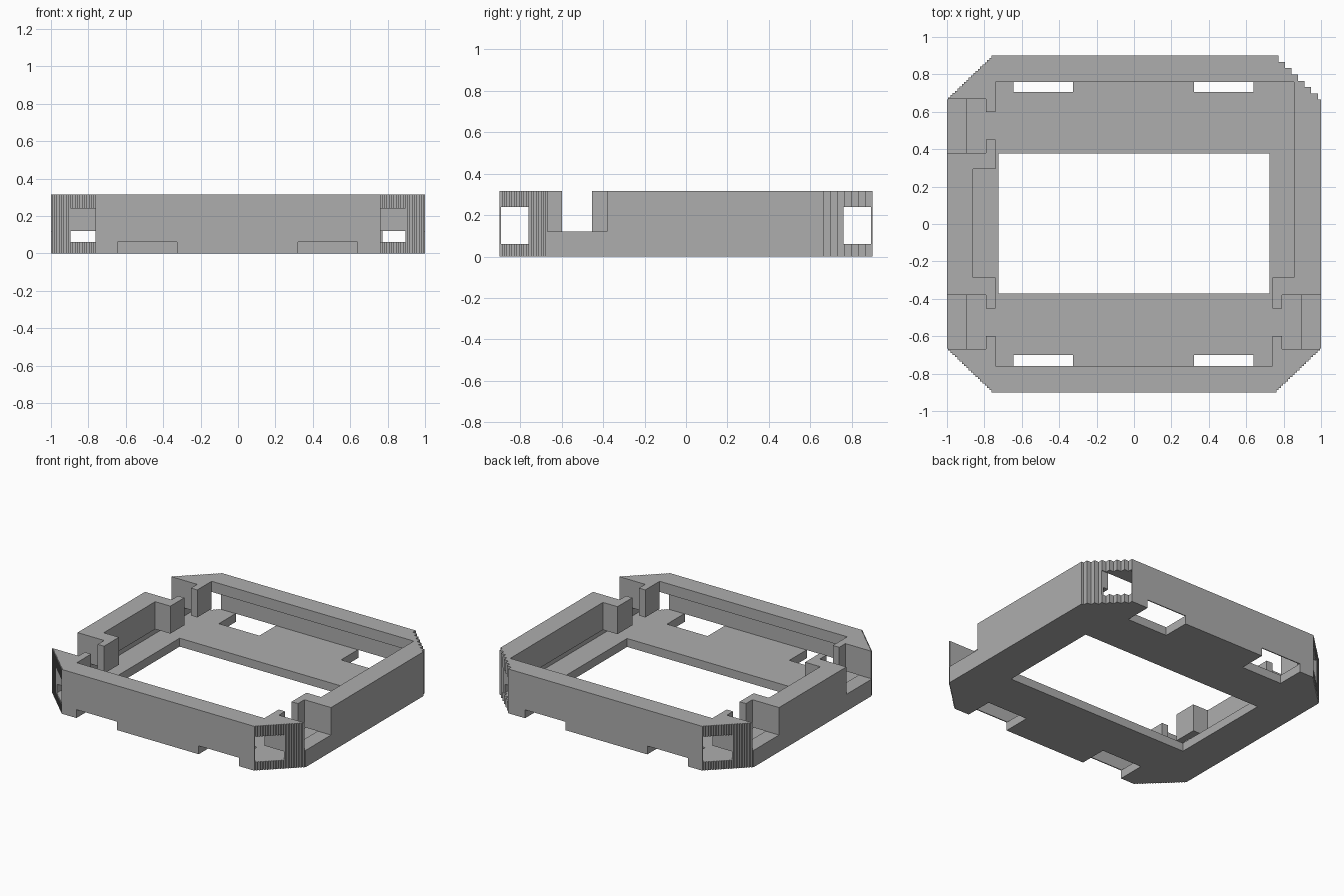
import bpy
import bmesh

old = bpy.data.objects.get("Cube")
if old:
    bpy.data.objects.remove(old, do_unlink=True)

HEIGHT, FLOOR, LEDGE, LIP = 0.316, 0.06, 0.12, 0.24
TOP = 0.5  # cutters reach above the frame

grey = bpy.data.materials.new("plain grey")
grey.use_nodes = True
colour = (0.42, 0.42, 0.42, 1)
grey.diffuse_color = colour
grey.node_tree.nodes["Principled BSDF"].inputs["Base Color"].default_value = colour


def make_object(name, bm):
    bmesh.ops.recalc_face_normals(bm, faces=bm.faces)
    mesh = bpy.data.meshes.new(name)
    bm.to_mesh(mesh)
    bm.free()
    mesh.materials.append(grey)
    obj = bpy.data.objects.new(name, mesh)
    bpy.context.collection.objects.link(obj)
    return obj


def stepped_corner(sx, sy, steps):
    """Ribbed chamfer from the front/back wall to the side wall."""
    x0, y0, x1, y1 = 0.755, 0.9, 1.0, 0.665
    dx, dy = (x1 - x0) / steps, (y0 - y1) / steps
    points = [(x0, y0)]
    for i in range(steps):
        points.append((x0 + dx * (i + 0.5), y0 - dy * i))
        points.append((x0 + dx * (i + 0.5), y0 - dy * (i + 1)))
    points.append((x1, y1))
    return [(sx * x, sy * y) for x, y in points]


# Outer body: rectangle with four ribbed corners
outline = stepped_corner(1, 1, 7)
outline += stepped_corner(1, -1, 20)[::-1]
outline += stepped_corner(-1, -1, 20)
outline += stepped_corner(-1, 1, 20)[::-1]
bm = bmesh.new()
base = bm.faces.new([bm.verts.new((x, y, 0)) for x, y in outline])
grown = bmesh.ops.extrude_face_region(bm, geom=[base])
for v in grown["geom"]:
    if isinstance(v, bmesh.types.BMVert):
        v.co.z = HEIGHT
frame = make_object("case_frame", bm)


def cut(x0, x1, y0, y1, z0, z1):
    """Carve a box out of the frame."""
    bm = bmesh.new()
    for v in bmesh.ops.create_cube(bm, size=1)["verts"]:
        v.co = (x1 if v.co.x > 0 else x0,
                y1 if v.co.y > 0 else y0,
                z1 if v.co.z > 0 else z0)
    cutter = make_object("cutter", bm)
    cutter.hide_render = True
    mod = frame.modifiers.new("cut", 'BOOLEAN')
    mod.operation = 'DIFFERENCE'
    mod.solver = 'EXACT'
    mod.object = cutter
    bpy.context.view_layer.update()
    graph = bpy.context.evaluated_depsgraph_get()
    result = bpy.data.meshes.new_from_object(frame.evaluated_get(graph))
    frame.modifiers.clear()
    frame.data = result
    bpy.data.objects.remove(cutter, do_unlink=True)


# Main cavity and its wider bays beside the side walls
cut(-0.74, 0.74, -0.76, 0.76, FLOOR, TOP)
cut(0.5, 0.855, -0.285, 0.76, FLOOR, TOP)
cut(-0.86, -0.5, -0.285, 0.295, FLOOR, TOP)

# Low undercut all round
cut(-0.895, 0.895, -0.893, 0.893, FLOOR, LEDGE)

# Channels behind the front and back walls, opening as corner windows
for y0, y1 in ((0.76, 0.893), (-0.893, -0.76)):
    cut(-1.2, 1.2, y0, y1, FLOOR, LIP)

# Floor opening
cut(-0.725, 0.725, -0.372, 0.378, -0.2, 0.09)

# Slots through the floor and the bottom edge of the front and back walls
for x0, x1 in ((-0.645, -0.325), (0.32, 0.64)):
    for y0, y1 in ((0.705, 1.1), (-1.1, -0.7)):
        cut(x0, x1, y0, y1, -0.2, FLOOR)

# Side notches with a narrow gap into the cavity
for sx, sy in ((1, -1), (-1, -1), (-1, 1)):
    ys = sorted((sy * 0.38, sy * 0.668))
    xs = sorted((sx * 0.79, sx * 1.2))
    cut(*xs, *ys, LEDGE, TOP)
    ys = sorted((sy * 0.453, sy * 0.598))
    xs = sorted((sx * 0.7, sx * 0.85))
    cut(*xs, *ys, LEDGE, TOP)
